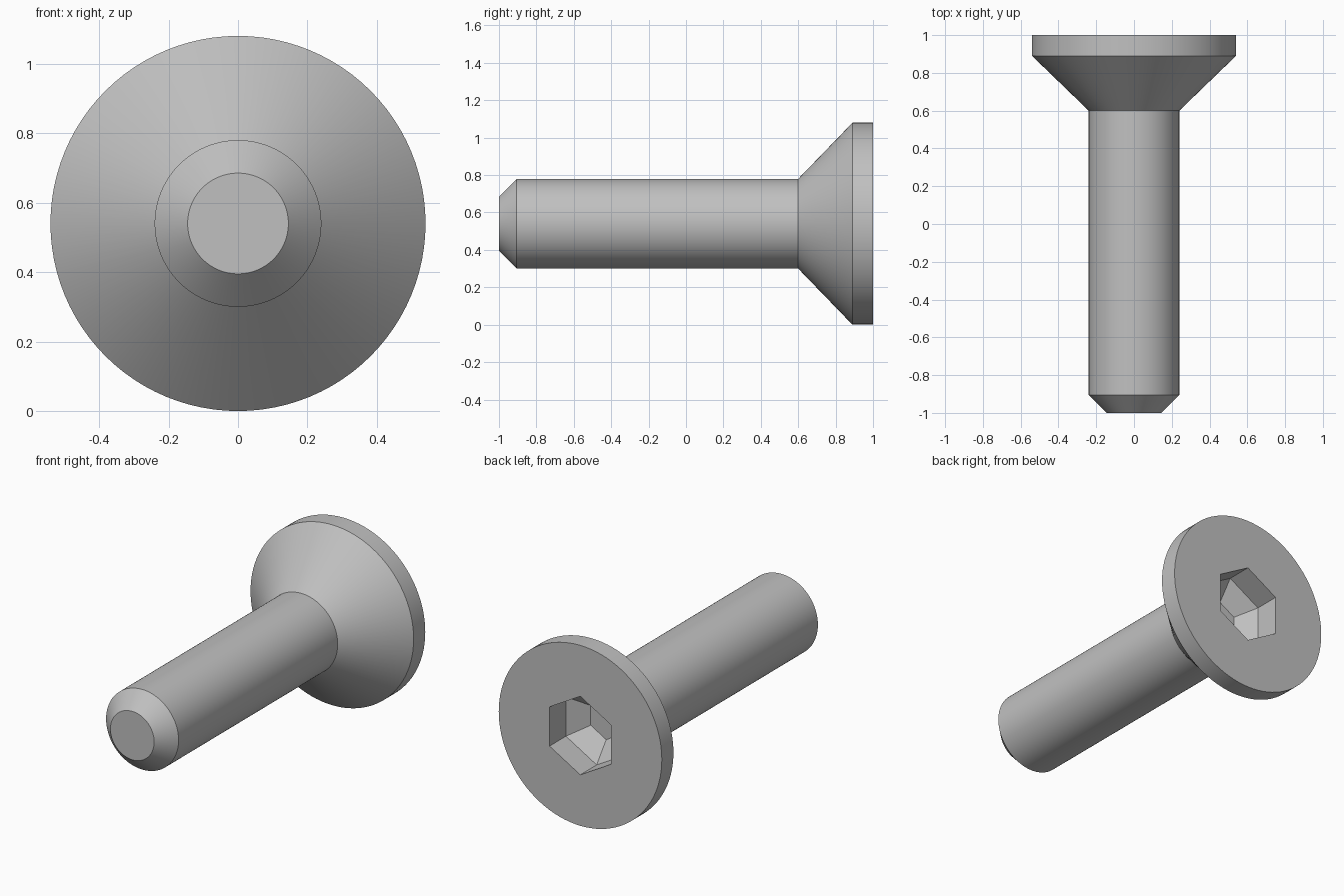
import bpy, bmesh, math

cube = bpy.data.objects.get("Cube")
if cube:
    bpy.data.objects.remove(cube, do_unlink=True)

SEGMENTS = 96
AXIS_HEIGHT = 0.54

steel = bpy.data.materials.new("grey steel")
steel.use_nodes = True
GREY = (0.53, 0.53, 0.53, 1)
steel.diffuse_color = GREY
steel.node_tree.nodes["Principled BSDF"].inputs["Base Color"].default_value = GREY

bm = bmesh.new()


def ring(y, radius, count):
    """Regular polygon of vertices around the screw axis, first corner on top."""
    verts = []
    for i in range(count):
        a = math.tau * i / count
        verts.append(bm.verts.new((radius * math.sin(a), y,
                                   AXIS_HEIGHT + radius * math.cos(a))))
    return verts


def bridge(a, b):
    """Join two rings; the first may have a whole multiple of the second's corners."""
    step = len(a) // len(b)
    for i in range(len(b)):
        arc = [a[(i * step + k) % len(a)] for k in range(step + 1)]
        bm.faces.new(arc + [b[(i + 1) % len(b)], b[i]])


# Outer profile: chamfered tip, shank, countersunk cone, rim (y, radius)
outer = [(-1, 0.145), (-0.905, 0.24), (0.6, 0.24), (0.89, 0.54), (1, 0.54)]
# Hexagonal socket: mouth, end of straight walls, tapered floor
socket = [(1, 0.235), (0.845, 0.235), (0.755, 0.118)]

rings = [ring(y, r, SEGMENTS) for y, r in outer]
rings += [ring(y, r, 6) for y, r in socket]
for a, b in zip(rings, rings[1:]):
    bridge(a, b)
bm.faces.new(rings[0])
bm.faces.new(rings[-1])
bmesh.ops.recalc_face_normals(bm, faces=bm.faces)

mesh = bpy.data.meshes.new("countersunk_screw")
bm.to_mesh(mesh)
bm.free()
mesh.materials.append(steel)
screw = bpy.data.objects.new("countersunk_screw", mesh)
bpy.context.collection.objects.link(screw)

# Smooth round surfaces, crisp edges
bpy.ops.object.select_all(action="DESELECT")
screw.select_set(True)
bpy.context.view_layer.objects.active = screw
bpy.ops.object.shade_smooth_by_angle(angle=math.radians(30))
